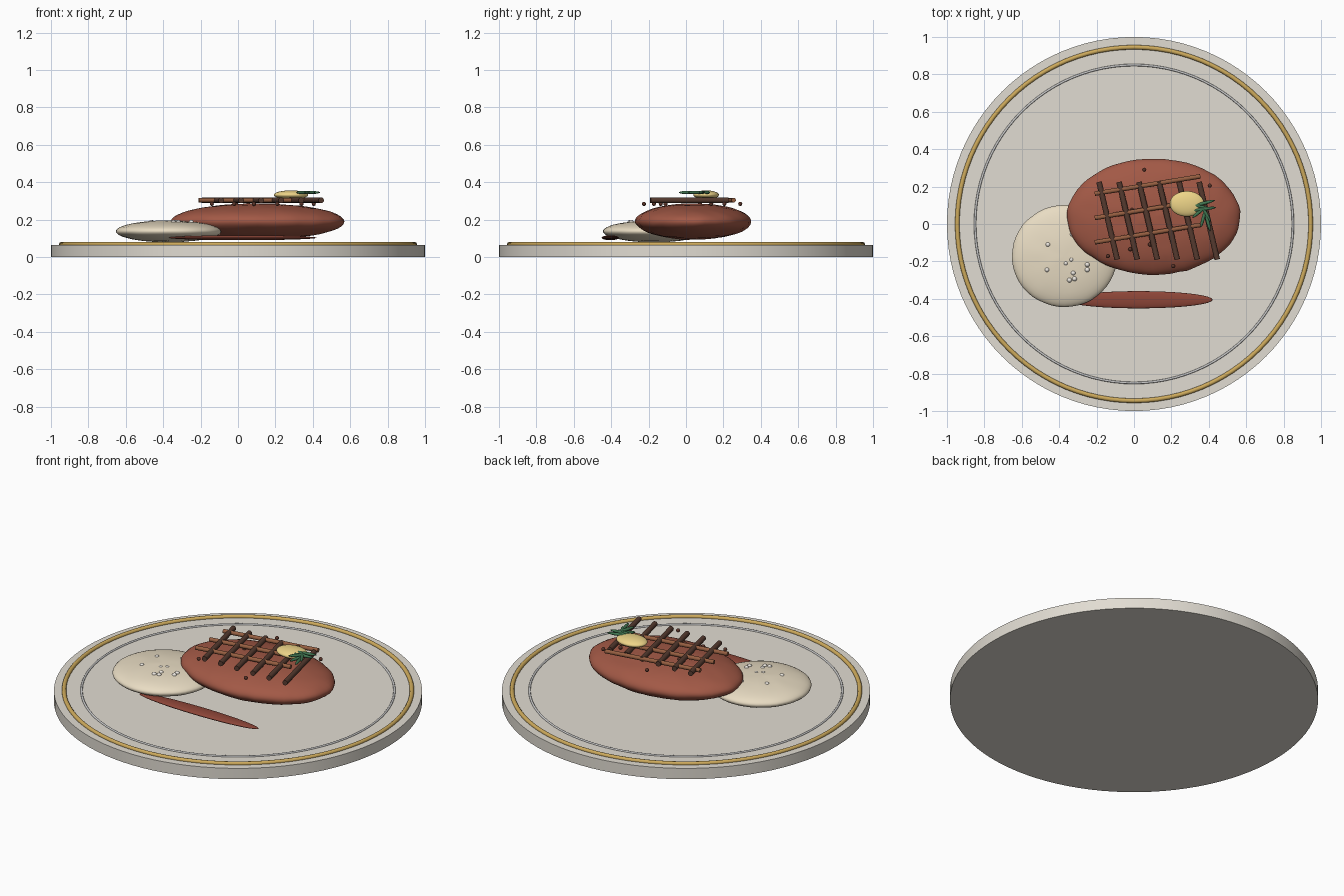
import bpy
from math import radians, atan2, hypot
from mathutils import Vector, noise

if "Cube" in bpy.data.objects:
    bpy.data.objects.remove(bpy.data.objects["Cube"])


def material(name, r, g, b):
    # colours are given as display values and converted to linear
    m = bpy.data.materials.new(name)
    m.diffuse_color = (r ** 2.2, g ** 2.2, b ** 2.2, 1)
    m.use_nodes = True
    m.node_tree.nodes["Principled BSDF"].inputs["Base Color"].default_value = m.diffuse_color
    return m


PLATE = material("porcelain", 0.88, 0.86, 0.82)
GOLD = material("gold", 0.80, 0.66, 0.36)
RING = material("ring_grey", 0.80, 0.80, 0.79)
MEAT = material("meat", 0.63, 0.35, 0.28)
SAUCE = material("sauce", 0.55, 0.28, 0.23)
MASH = material("mash", 0.91, 0.86, 0.76)
SALT = material("salt", 0.93, 0.91, 0.88)
CHAR = material("char", 0.34, 0.24, 0.20)
SEAR = material("sear", 0.58, 0.37, 0.26)
PEPPER = material("pepper", 0.36, 0.22, 0.18)
BUTTER = material("butter", 0.93, 0.83, 0.53)
HERB = material("herb", 0.26, 0.46, 0.32)


def finish(name, mat):
    ob = bpy.context.object
    ob.name = name
    ob.data.materials.append(mat)
    bpy.ops.object.shade_smooth_by_angle(angle=radians(40))
    return ob


def ellipsoid(name, loc, radii, mat, angle=0, seg=48, rings=24):
    bpy.ops.mesh.primitive_uv_sphere_add(segments=seg, ring_count=rings, radius=1,
                                         location=loc, rotation=(0, 0, radians(angle)))
    ob = finish(name, mat)
    for v in ob.data.vertices:
        v.co = Vector(a * b for a, b in zip(v.co, radii))
    return ob


def roughen(ob, amount, scale):
    for v in ob.data.vertices:
        v.co += v.co.normalized() * amount * noise.noise(v.co * scale)


def ring(name, radius, minor, z, mat):
    bpy.ops.mesh.primitive_torus_add(major_segments=96, minor_segments=12, major_radius=radius,
                                     minor_radius=minor, location=(0, 0, z))
    finish(name, mat)


def bar(name, a, b, z, radius, mat):
    dx, dy = b[0] - a[0], b[1] - a[1]
    bpy.ops.mesh.primitive_cylinder_add(vertices=16, radius=radius, depth=hypot(dx, dy),
                                        location=((a[0] + b[0]) / 2, (a[1] + b[1]) / 2, z),
                                        rotation=(0, radians(90), atan2(dy, dx)))
    finish(name, mat)


# plate with gold rim line and inner ring
bpy.ops.mesh.primitive_cylinder_add(vertices=96, radius=1, depth=0.065, location=(0, 0, 0.0325))
finish("plate", PLATE)
ring("gold_rim", 0.945, 0.012, 0.068, GOLD)
ring("inner_ring", 0.85, 0.006, 0.066, RING)

# steak, mashed potato and sauce smear
steak = ellipsoid("steak", (0.105, 0.04, 0.19), (0.463, 0.31, 0.096), MEAT, seg=64, rings=32)
roughen(steak, 0.006, 14)
mash = ellipsoid("mash", (-0.372, -0.172, 0.137), (0.281, 0.273, 0.058), MASH)
roughen(mash, 0.003, 14)
ellipsoid("sauce_smear", (0.025, -0.405, 0.103), (0.395, 0.046, 0.013), SAUCE)

# grill bars: dark set across, lighter set along
for i in range(6):
    x = 0.107 * i
    bar(f"char_bar_{i}", (-0.187 + x, 0.225), (-0.09 + x, -0.19), 0.303, 0.015, CHAR)
for i in range(3):
    y = -0.13 * i
    bar(f"sear_bar_{i}", (-0.21, 0.162 + y), (0.355, 0.255 + y), 0.304, 0.012, SEAR)

# peppercorns on the steak
for i, (x, y) in enumerate([(0.055, 0.29), (-0.01, 0.075), (0.085, -0.11), (-0.02, -0.135),
                            (-0.14, -0.172), (0.21, -0.225), (0.405, 0.205), (0.34, 0.135)]):
    ellipsoid(f"peppercorn_{i}", (x, y, 0.284), (0.011,) * 3, PEPPER, seg=16, rings=8)

# salt grains on the mash
for i, (x, y) in enumerate([(-0.46, -0.11), (-0.465, -0.245), (-0.335, -0.19), (-0.345, -0.30),
                            (-0.318, -0.293), (-0.25, -0.217), (-0.25, -0.245), (-0.365, -0.21),
                            (-0.33, -0.055), (-0.325, -0.262)]):
    ellipsoid(f"salt_grain_{i}", (x, y, 0.185), (0.013,) * 3, SALT, seg=16, rings=8)

# butter pat
ellipsoid("butter", (0.283, 0.108, 0.332), (0.092, 0.068, 0.024), BUTTER)

# herb sprig: fan of slim leaves
for i, (x, y, angle) in enumerate([(0.37, 0.11, 15), (0.375, 0.08, 8), (0.35, 0.065, 40),
                                   (0.385, 0.055, -60), (0.37, 0.03, 75), (0.395, 0.01, -75),
                                   (0.35, 0.095, -15)]):
    ellipsoid(f"herb_leaf_{i}", (x, y, 0.345), (0.065 if i < 2 else 0.05, 0.009, 0.009),
              HERB, angle, 16, 10)
